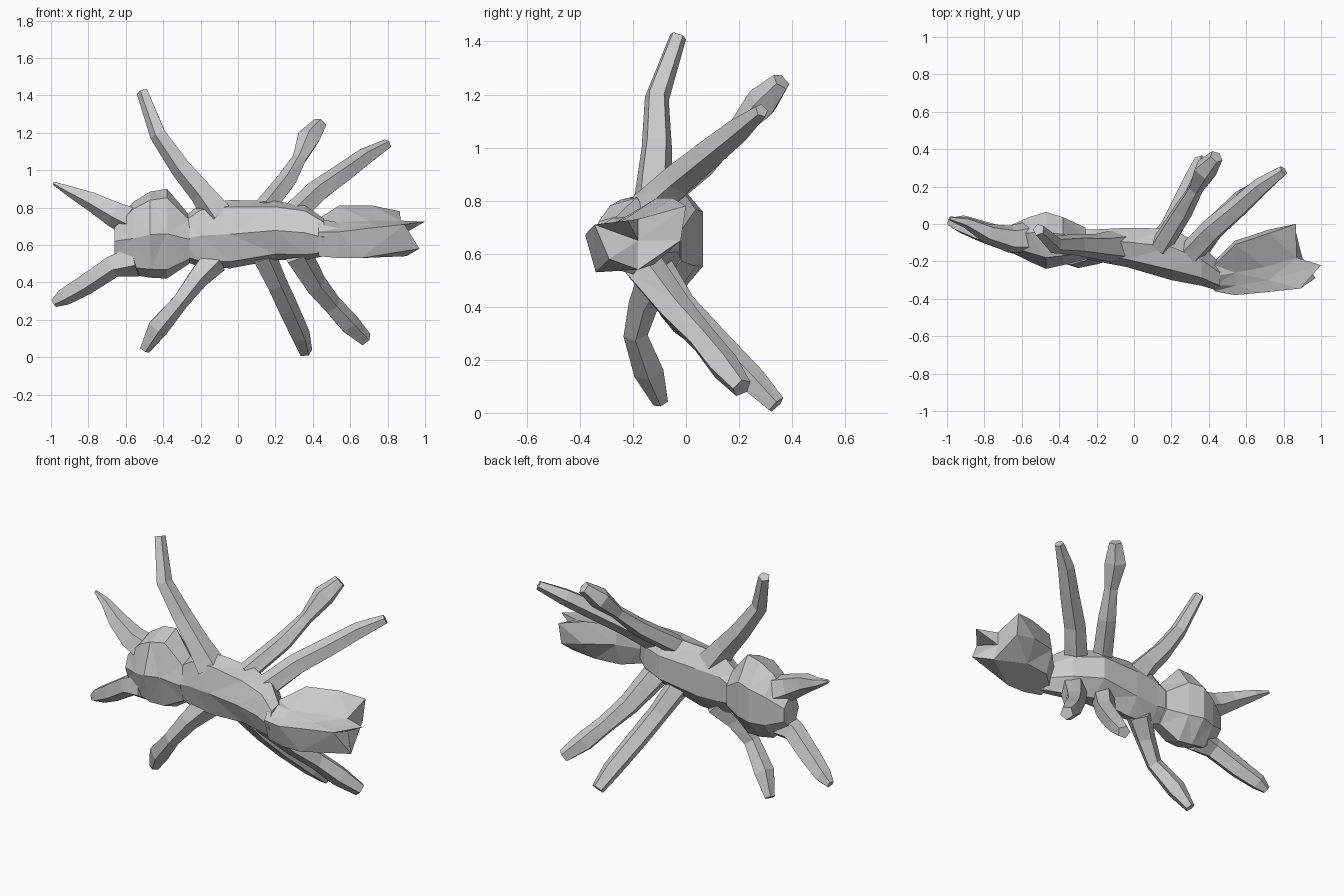
import bpy, bmesh
from math import cos, sin, tau
from mathutils import Vector


def loft(name, rings, dent=None):
    """Skin rings of points into a closed flat-shaded mesh; dent = hollow end centre."""
    bm = bmesh.new()
    vs = [[bm.verts.new(p) for p in ring] for ring in rings]
    n = len(vs[0])
    for a, b in zip(vs, vs[1:]):
        for i in range(n):
            bm.faces.new((a[i], a[(i + 1) % n], b[(i + 1) % n], b[i]))
    bm.faces.new(vs[0])
    if dent:
        c = bm.verts.new(dent)
        for i in range(n):
            bm.faces.new((vs[-1][i], vs[-1][(i + 1) % n], c))
    else:
        bm.faces.new(vs[-1])
    bmesh.ops.triangulate(bm, faces=bm.faces[:])
    bmesh.ops.recalc_face_normals(bm, faces=bm.faces[:])
    me = bpy.data.meshes.new(name)
    bm.to_mesh(me)
    bm.free()
    bpy.context.collection.objects.link(bpy.data.objects.new(name, me))


def body(name, sections, sides=7):
    """Sections are x, y min, y max, z min, z max, with a ridge along the front."""
    rings = []
    for x, y0, y1, z0, z1 in sections:
        k = 1 / cos(tau / sides / 4)
        rings.append([(x, (y0 + y1) / 2 - (y1 - y0) / 2 * cos(tau * i / sides),
                       (z0 + z1) / 2 + (z1 - z0) / 2 * k * sin(tau * i / sides))
                      for i in range(sides)])
    loft(name, rings)


def limb(name, path, sides=5):
    """Tapered faceted tube through x, y, z, radius points."""
    pts = [Vector(p[:3]) for p in path]
    rings = []
    for i, p in enumerate(pts):
        t = (pts[min(i + 1, len(pts) - 1)] - pts[max(i - 1, 0)]).normalized()
        u = t.cross(Vector((0, 1, 0))).normalized()
        v = t.cross(u)
        r = path[i][3]
        rings.append([p + u * r * cos(tau * k / sides) + v * r * sin(tau * k / sides)
                      for k in range(sides)])
    loft(name, rings)


# head
body("head", [(-.66, -.15, .00, .53, .71), (-.56, -.20, .05, .44, .83),
              (-.47, -.24, .08, .425, .885), (-.38, -.22, .05, .42, .90),
              (-.26, -.19, -.01, .50, .76)])

# thorax
body("thorax", [(-.30, -.18, -.02, .52, .74), (-.20, -.20, -.02, .48, .82),
                (-.04, -.23, -.01, .475, .84), (.20, -.30, -.01, .52, .835),
                (.36, -.33, -.10, .52, .81), (.46, -.36, -.20, .54, .74)])

# abdomen: two lobes with a notched, hollow end
loft("abdomen", [
    [(.43, -.36, .67), (.43, -.33, .71), (.43, -.28, .74), (.43, -.22, .74),
     (.43, -.20, .66), (.43, -.24, .56), (.43, -.32, .54)],
    [(.54, -.38, .67), (.54, -.33, .69), (.54, -.26, .72), (.54, -.11, .81),
     (.54, -.09, .70), (.54, -.14, .56), (.54, -.34, .53)],
    [(.70, -.365, .69), (.72, -.30, .71), (.70, -.23, .73), (.72, -.05, .81),
     (.72, -.03, .68), (.70, -.12, .56), (.66, -.34, .53)],
    [(.89, -.345, .71), (1.0, -.22, .725), (.87, -.18, .73), (.865, .00, .78),
     (.86, -.02, .65), (.90, -.18, .54), (.97, -.29, .58)],
], dent=(.87, -.18, .65))

# antennae
limb("upper_antenna", [(-.55, -.07, .72, .09), (-.66, -.08, .77, .075),
                       (-.78, -.05, .835, .055), (-.90, .01, .89, .03), (-.985, .03, .93, .01)])
limb("lower_antenna", [(-.55, -.10, .52, .09), (-.67, -.09, .49, .065),
                       (-.82, -.04, .39, .06), (-.93, .00, .325, .05), (-.985, .01, .29, .025)])

# six legs
legs = {
    "upper_front_leg": [(-.10, -.12, .76, .09), (-.19, -.12, .88, .07), (-.30, -.11, 1.01, .06),
                        (-.425, -.11, 1.19, .048), (-.51, -.03, 1.42, .033)],
    "upper_middle_leg": [(.14, -.12, .79, .06), (.26, .07, .94, .055), (.33, .19, 1.06, .04),
                         (.38, .29, 1.17, .065), (.44, .36, 1.25, .038)],
    "upper_back_leg": [(.30, -.16, .76, .07), (.42, -.03, .88, .065), (.56, .09, .98, .058),
                       (.68, .20, 1.07, .05), (.80, .285, 1.14, .028)],
    "lower_front_leg": [(-.13, -.11, .52, .08), (-.22, -.16, .42, .06), (-.31, -.19, .30, .048),
                        (-.43, -.14, .16, .06), (-.50, -.095, .04, .03)],
    "lower_middle_leg": [(.13, -.12, .55, .07), (.20, -.02, .40, .06), (.26, .10, .27, .06),
                         (.33, .25, .12, .055), (.36, .34, .03, .038)],
    "lower_back_leg": [(.31, -.17, .56, .08), (.41, -.04, .39, .065), (.50, .06, .28, .055),
                       (.59, .14, .18, .06), (.68, .21, .095, .04)],
}
for name, path in legs.items():
    limb(name, path)
